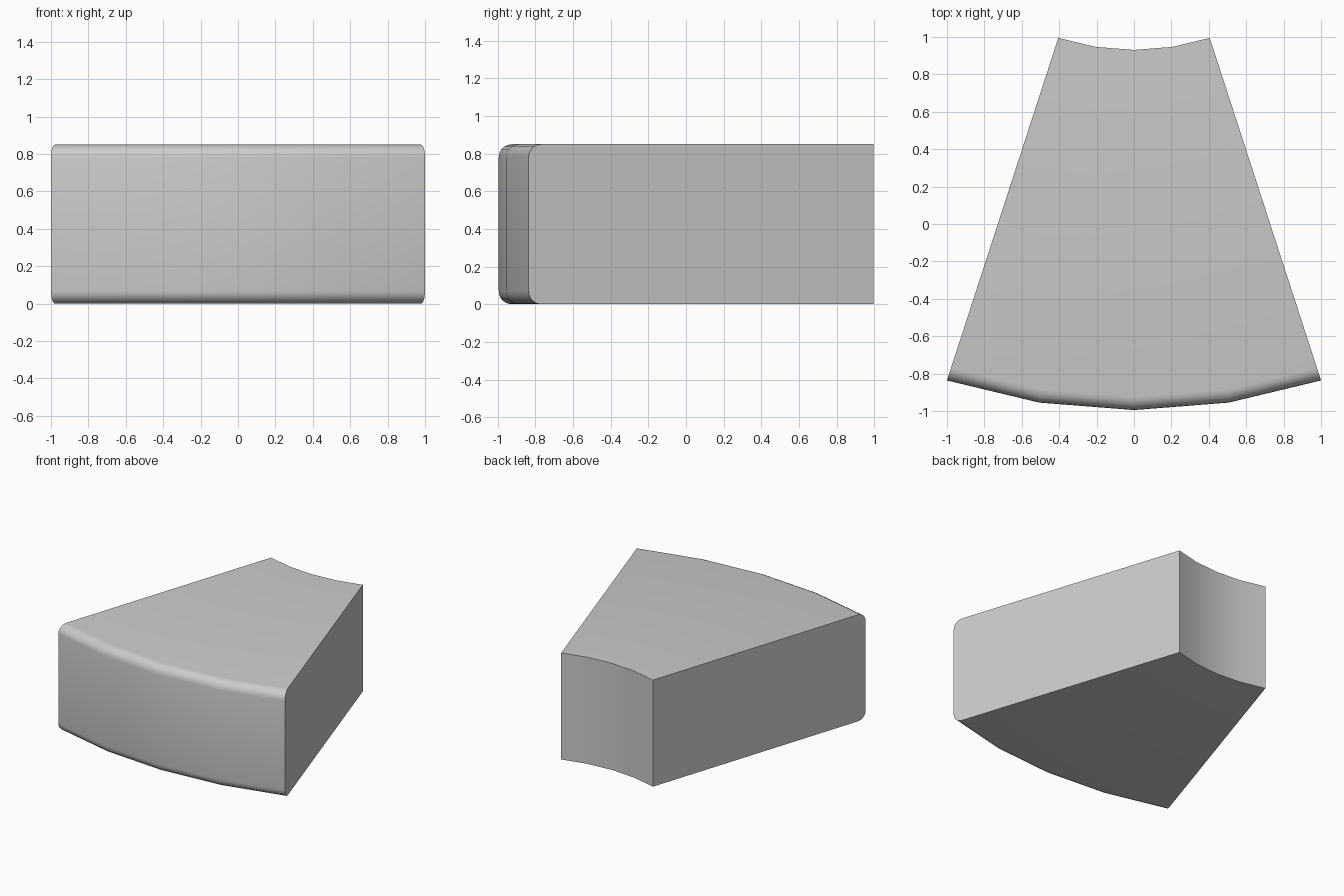
import bpy, bmesh
from math import sin, cos, pi, radians

if "Cube" in bpy.data.objects:
    bpy.data.objects.remove(bpy.data.objects["Cube"])

HALF = radians(18)          # half opening angle of the wedge
R_OUT = 1 / sin(HALF)
R_IN = 0.405 / sin(HALF)
CY = (R_OUT + R_IN * cos(HALF)) / 2   # arc centre, centres the block on y
H, B, SEG, STEPS = 0.85, 0.07, 5, 4

# Radial cross-section: square inside, rounded outside
profile = [(R_IN, 0)]
for cz, start in ((B, -pi / 2), (H - B, 0)):
    for i in range(SEG + 1):
        a = start + pi / 2 * i / SEG
        profile.append((R_OUT - B + B * cos(a), cz + B * sin(a)))
profile.append((R_IN, H))

# Sweep the section around the arc and cap both ends
bm = bmesh.new()
rings = []
for s in range(STEPS + 1):
    t = -HALF + 2 * HALF * s / STEPS
    rings.append([bm.verts.new((r * sin(t), CY - r * cos(t), z)) for r, z in profile])
n = len(profile)
for a, b in zip(rings, rings[1:]):
    for i in range(n):
        j = (i + 1) % n
        bm.faces.new((a[i], a[j], b[j], b[i]))
bm.faces.new(rings[0])
bm.faces.new(rings[-1])
bmesh.ops.recalc_face_normals(bm, faces=bm.faces)

mesh = bpy.data.meshes.new("arch_block")
bm.to_mesh(mesh)
bm.free()
block = bpy.data.objects.new("arch_block", mesh)
bpy.context.collection.objects.link(block)

# Smooth arcs and rounding, sharp edges elsewhere
bpy.context.view_layer.objects.active = block
block.select_set(True)
bpy.ops.object.shade_smooth_by_angle(angle=radians(30))
